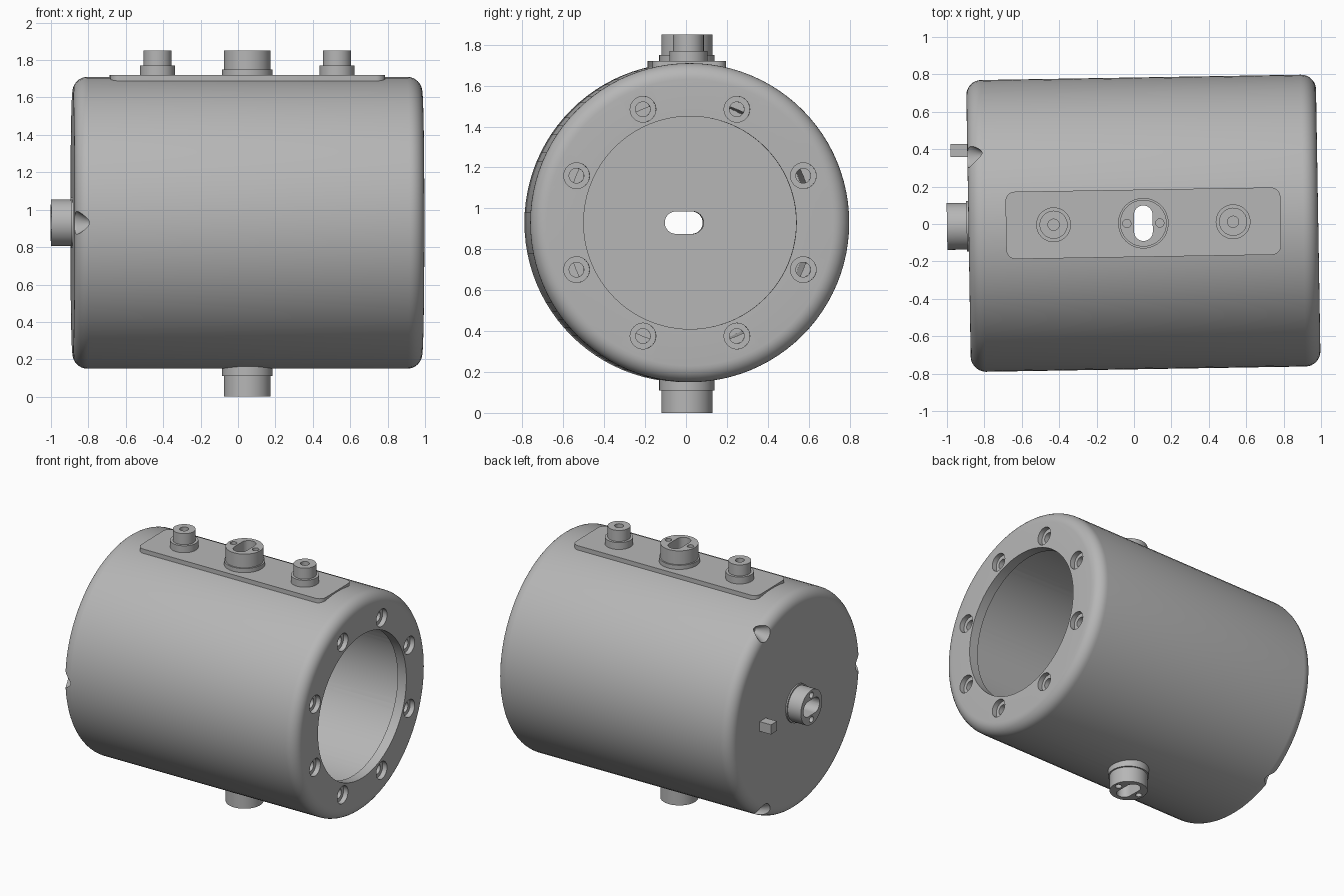
import bpy, bmesh
from math import pi, sin, cos, radians
from mathutils import Matrix, Vector

cube = bpy.data.objects.get("Cube")
if cube:
    bpy.data.objects.remove(cube, do_unlink=True)

metal = bpy.data.materials.new("light_grey_metal")
metal.use_nodes = True
metal.diffuse_color = (0.47, 0.47, 0.47, 1)
metal.node_tree.nodes["Principled BSDF"].inputs["Base Color"].default_value = (0.47, 0.47, 0.47, 1)

# Everything is built around the housing axis, then placed with a slight yaw
PLACE = Matrix.Translation((0.05, 0.004, 0.93)) @ Matrix.Rotation(radians(0.95), 4, 'Z')
UP = Matrix.Identity(4)
DOWN = Matrix.Rotation(pi, 4, 'Y')
ALONG_X = Matrix.Rotation(pi / 2, 4, 'Y')
BACK = Matrix.Rotation(-pi / 2, 4, 'Y')
HALF, RADIUS, FILLET = 0.935, 0.78, 0.08


def at(x, y, z):
    return Matrix.Translation((x, y, z))


def lathe(bm, profile, matrix, segs=32):
    """Revolve (radius, height) points around local z."""
    part = bmesh.new()
    verts = [part.verts.new((r, 0, z)) for r, z in profile]
    edges = [part.edges.new(pair) for pair in zip(verts, verts[1:])]
    bmesh.ops.spin(part, geom=verts + edges, cent=(0, 0, 0), axis=(0, 0, 1),
                   angle=2 * pi, steps=segs, use_merge=True)
    merge(bm, part, matrix)


def rounded_prism(bm, hx, hy, r, z0, z1, matrix):
    """Extrude a rounded rectangle along local z."""
    part = bmesh.new()
    outline = []
    for k, (sx, sy) in enumerate(((1, 1), (-1, 1), (-1, -1), (1, -1))):
        for i in range(9):
            a = (k + i / 8) * pi / 2
            outline.append((sx * (hx - r) + r * cos(a), sy * (hy - r) + r * sin(a), z0))
    face = part.faces.new([part.verts.new(p) for p in outline])
    top = bmesh.ops.extrude_face_region(part, geom=[face])["geom"]
    bmesh.ops.translate(part, vec=(0, 0, z1 - z0),
                        verts=[g for g in top if isinstance(g, bmesh.types.BMVert)])
    merge(bm, part, matrix)


def merge(bm, part, matrix):
    bmesh.ops.remove_doubles(part, verts=part.verts, dist=0.0001)
    bmesh.ops.recalc_face_normals(part, faces=part.faces)
    part.transform(matrix)
    mesh = bpy.data.meshes.new("scratch")
    part.to_mesh(mesh)
    part.free()
    bm.from_mesh(mesh)
    bpy.data.meshes.remove(mesh)


def finish(name, bm):
    mesh = bpy.data.meshes.new(name)
    bm.to_mesh(mesh)
    bm.free()
    mesh.materials.append(metal)
    obj = bpy.data.objects.new(name, mesh)
    bpy.context.collection.objects.link(obj)
    obj.matrix_world = PLACE
    return obj


def cylinder(bm, r, z0, z1, matrix, segs=24):
    lathe(bm, [(0, z0), (r, z0), (r, z1), (0, z1)], matrix, segs)


parts = []

# Hollow housing with rounded rims, closed back and lipped opening
arc = [(RADIUS - FILLET + FILLET * sin(i * pi / 16), HALF - FILLET + FILLET * cos(i * pi / 16))
       for i in range(9)]
profile = [(0, -HALF)] + [(r, -z) for r, z in arc] + arc[::-1]
profile += [(0.52, HALF), (0.52, 0.865), (0.6, 0.865), (0.6, -0.78), (0, -0.78)]
bm = bmesh.new()
lathe(bm, profile, ALONG_X, 96)
parts.append(finish("housing", bm))

# Raised mounting pad on top
bm = bmesh.new()
rounded_prism(bm, 0.735, 0.18, 0.05, 0.66, 0.79, UP)
parts.append(finish("top_pad", bm))


# Stepped fittings
def fitting(name, r_flange, r_tip, base, step, tip, matrix):
    bm = bmesh.new()
    lathe(bm, [(0, base), (r_flange, base), (r_flange, step), (r_tip, step),
               (r_tip, tip), (0, tip)], matrix, 48)
    parts.append(finish(name, bm))


ports = [("top_port", 0.70, 0.82, 0.92, UP), ("bottom_port", 0.70, 0.82, 0.93, DOWN),
         ("end_port", 0.86, 0.945, 1.05, BACK)]
for name, base, step, tip, matrix in ports:
    fitting(name, 0.135, 0.125, base, step, tip, matrix)
for name, x in (("left_nipple", 0.48), ("right_nipple", -0.48)):
    fitting(name, 0.093, 0.075, 0.70, 0.84, 0.92, at(x, 0, 0))

# Cutters: port slots and pin holes
bm = bmesh.new()
rounded_prism(bm, 0.05, 0.095, 0.05, -1.1, 1.1, UP)
rounded_prism(bm, 0.055, 0.095, 0.055, 0.7, 1.2, BACK)
for name, base, step, tip, matrix in ports:
    for side in (-1, 1):
        cylinder(bm, 0.022, tip - 0.08, tip + 0.05, matrix @ at(side * 0.088, 0, 0), 16)
for side in (-1, 1):
    cylinder(bm, 0.03, 0.8, 1.1, at(side * 0.48, 0, 0))
# Counterbored bolt holes around the open rim
for i in range(8):
    a = (i + 0.5) * pi / 4
    lathe(bm, [(0, 0.855), (0.036, 0.855), (0.036, 0.9), (0.063, 0.9), (0.063, 1.1), (0, 1.1)],
          at(0, 0.6 * cos(a), 0.6 * sin(a)) @ ALONG_X)
# Three tapered notches on the closed rim
for i in range(3):
    a = pi + i * 2 * pi / 3
    lathe(bm, [(0, 0.845), (0.018, 0.845), (0.065, 0.925), (0.065, 1.1), (0, 1.1)],
          at(0, 0.755 * cos(a), 0.755 * sin(a)) @ BACK)
cutter = finish("hole_cutter", bm)
cutter.hide_render = True

for obj in parts:
    mod = obj.modifiers.new("holes", 'BOOLEAN')
    mod.operation = 'DIFFERENCE'
    mod.solver = 'EXACT'
    mod.object = cutter
    bpy.context.view_layer.objects.active = obj
    bpy.ops.object.modifier_apply(modifier="holes")
bpy.data.objects.remove(cutter, do_unlink=True)

# Square locating key on the closed end
bm = bmesh.new()
bmesh.ops.create_cube(bm, size=1, matrix=at(-0.96, 0.405, 0) @ Matrix.Diagonal(Vector((0.13, 0.07, 0.07, 1))))
parts.append(finish("locating_key", bm))

bpy.ops.object.select_all(action='DESELECT')
for obj in parts:
    obj.select_set(True)
bpy.context.view_layer.objects.active = parts[0]
bpy.ops.object.shade_smooth_by_angle(angle=radians(30))
